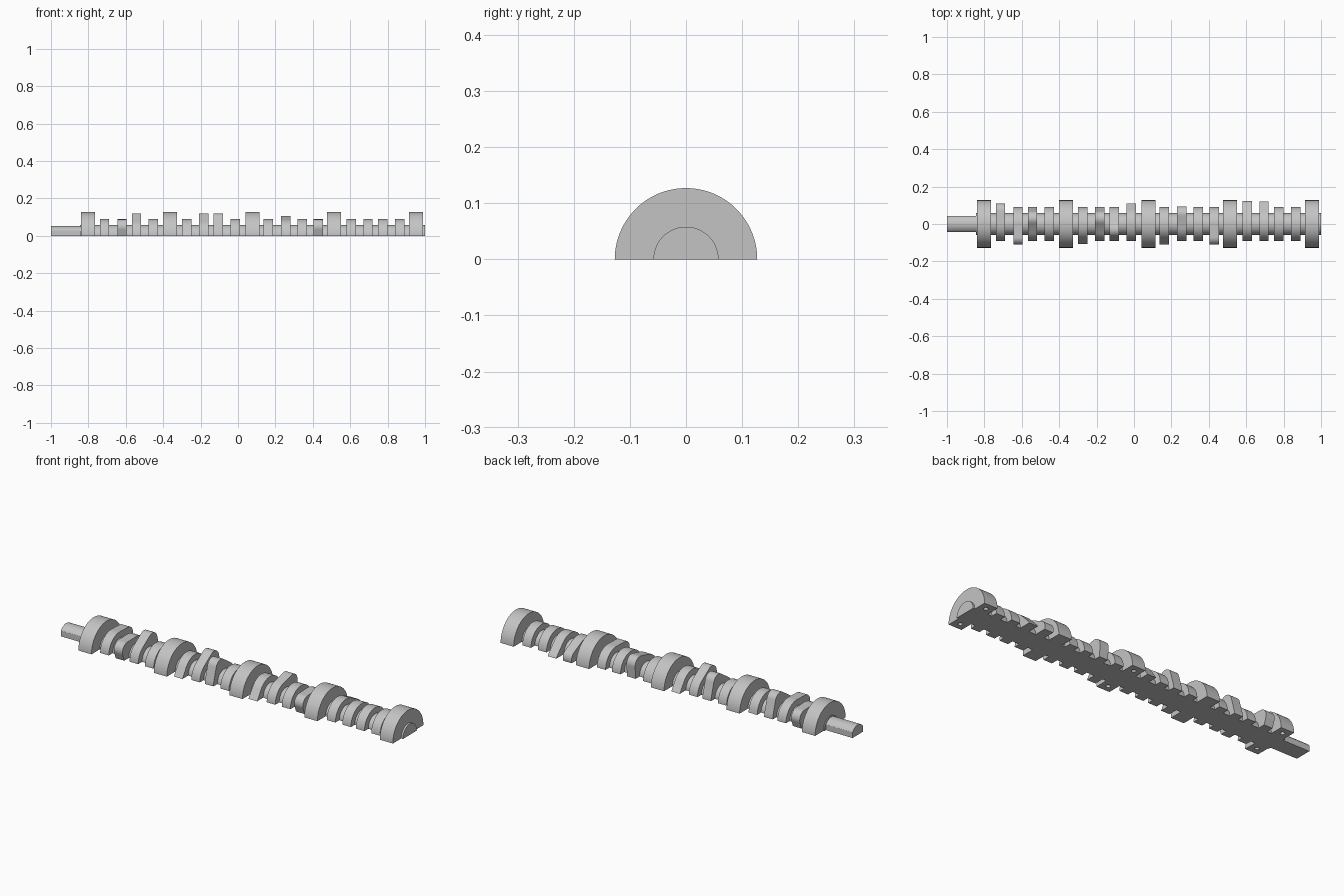
import bpy, bmesh
from math import sin, cos, pi, radians, sqrt

cube = bpy.data.objects.get("Cube")
if cube:
    bpy.data.objects.remove(cube, do_unlink=True)

steel = bpy.data.materials.new("grey_steel")
steel.use_nodes = True
GREY = (0.55, 0.55, 0.55, 1)
steel.diffuse_color = GREY
steel.node_tree.nodes["Principled BSDF"].inputs["Base Color"].default_value = GREY

SEGMENTS = 64
BASE, NOSE, LIFT = 0.09, 0.04, 0.085


def half_bar(name, x0, x1, radius):
    """Extrude a half outline, given as radius(angle), from x0 to x1."""
    bm = bmesh.new()
    ring = []
    for i in range(SEGMENTS + 1):
        a = pi * i / SEGMENTS
        r = radius(a)
        ring.append(bm.verts.new((x0, r * cos(a), r * sin(a))))
    face = bm.faces.new(ring)
    extruded = bmesh.ops.extrude_face_region(bm, geom=[face])["geom"]
    moved = [g for g in extruded if isinstance(g, bmesh.types.BMVert)]
    bmesh.ops.translate(bm, verts=moved, vec=(x1 - x0, 0, 0))
    bmesh.ops.recalc_face_normals(bm, faces=bm.faces)
    mesh = bpy.data.meshes.new(name)
    bm.to_mesh(mesh)
    bm.free()
    mesh.materials.append(steel)
    obj = bpy.data.objects.new(name, mesh)
    bpy.context.collection.objects.link(obj)
    bpy.ops.object.select_all(action="DESELECT")
    obj.select_set(True)
    bpy.context.view_layer.objects.active = obj
    bpy.ops.object.shade_smooth_by_angle(angle=radians(30))
    return obj


def cam_radius(direction):
    """Outline wrapped around a base circle and a smaller nose circle."""
    def radius(a):
        delta = a - radians(direction)
        best = BASE
        for i in range(41):
            t = i / 40
            r, d = BASE + (NOSE - BASE) * t, LIFT * t
            inside = r * r - (d * sin(delta)) ** 2
            if inside >= 0:
                best = max(best, d * cos(delta) + sqrt(inside))
        return best
    return radius


# Shaft core and the drive stub with two side flats
half_bar("shaft", -0.845, 1.0, lambda a: 0.058)
half_bar("drive_stub", -1.0, -0.84,
         lambda a: min(0.053, 0.044 / max(abs(cos(a)), 0.01)))

# Bearing journals, with pin holes in the flat side of every other one
for n, x in enumerate((-0.802, -0.363, 0.077, 0.513, 0.952)):
    journal = half_bar(f"journal_{n + 1}", x - 0.038, x + 0.038, lambda a: 0.127)
    if n % 2 == 0:
        for y in (-0.09, 0.09):
            bpy.ops.mesh.primitive_cylinder_add(
                vertices=24, radius=0.011, depth=0.06, location=(x, y, 0))
            cutter = bpy.context.object
            cutter.name = "pin_hole_cutter"
            cutter.data.materials.append(steel)
            cutter.hide_render = True
            cutter.hide_set(True)
            hole = journal.modifiers.new("pin_hole", "BOOLEAN")
            hole.operation = "DIFFERENCE"
            hole.solver = "EXACT"
            hole.object = cutter

# Cam lobes: centre along the shaft, nose direction (0 = back, 90 = up)
lobes = [(-0.714, 34), (-0.62, 146), (-0.543, 70), (-0.453, -42),
         (-0.274, 202), (-0.184, 70), (-0.105, 110), (-0.015, -20),
         (0.162, 200), (0.255, 50), (0.343, 270), (0.43, 146),
         (0.605, 10), (0.695, -10), (0.774, 260), (0.864, 270)]
for n, (x, direction) in enumerate(lobes):
    half_bar(f"cam_lobe_{n + 1}", x - 0.025, x + 0.025, cam_radius(direction))
